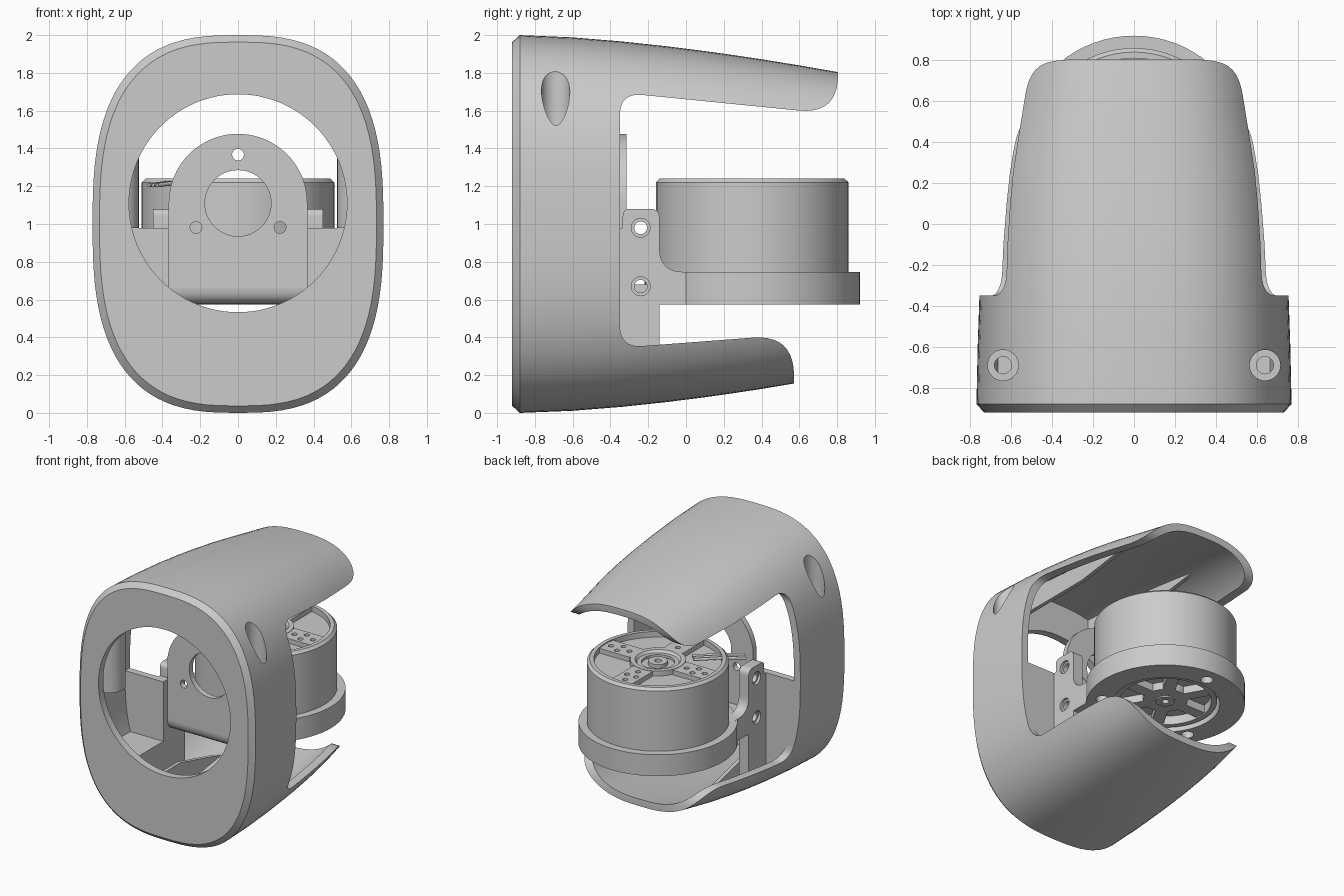
import bpy, bmesh, math
from mathutils import Vector, Matrix

default = bpy.data.objects.get("Cube")
if default:
    bpy.data.objects.remove(default, do_unlink=True)

parts = []


def add(name, bm):
    bmesh.ops.recalc_face_normals(bm, faces=bm.faces)
    me = bpy.data.meshes.new(name)
    bm.to_mesh(me)
    bm.free()
    ob = bpy.data.objects.new(name, me)
    bpy.context.collection.objects.link(ob)
    parts.append(ob)
    return ob


def skin(name, rings, closed=False):
    """Bridge equal-length rings; cap both ends, or join last to first."""
    bm = bmesh.new()
    rows = [[bm.verts.new(p) for p in ring] for ring in rings]
    n = len(rows[0])
    for a, b in zip(rows, rows[1:] + rows[:1] if closed else rows[1:]):
        for i in range(n):
            j = (i + 1) % n
            bm.faces.new((a[i], a[j], b[j], b[i]))
    if not closed:
        bm.faces.new(rows[0])
        bm.faces.new(rows[-1])
    return add(name, bm)


def prism(name, pts, axis, a, b):
    """Extrude a 2D outline along an axis; the other two axes keep their order."""
    def place(p, t):
        return {"x": (t, *p), "y": (p[0], t, p[1]), "z": (*p, t)}[axis]
    return skin(name, [[place(p, t) for p in pts] for t in (a, b)])


def rod(name, u, v, r, axis, a, b, n=32):
    pts = [(u + r * math.cos(math.tau * i / n), v + r * math.sin(math.tau * i / n))
           for i in range(n)]
    return prism(name, pts, axis, a, b)


def box(name, x, y, z):
    return prism(name, [(x[0], y[0]), (x[1], y[0]), (x[1], y[1]), (x[0], y[1])], "z", *z)


def lathe(name, profile, centre, n=72):
    """Revolve a closed (radius, height) loop around a vertical axis."""
    rings = []
    for i in range(n):
        c, s = math.cos(math.tau * i / n), math.sin(math.tau * i / n)
        rings.append([(centre[0] + r * c, centre[1] + r * s, z) for r, z in profile])
    return skin(name, rings, closed=True)


def rounded(corners, steps=10):
    """Outline from (u, v, fillet) corners."""
    out = []
    for i, (u, v, r) in enumerate(corners):
        p = Vector((u, v))
        if not r:
            out.append(p)
            continue
        a, b = Vector(corners[i - 1][:2]), Vector(corners[(i + 1) % len(corners)][:2])
        a, b = p + (a - p).normalized() * r, p + (b - p).normalized() * r
        for k in range(steps + 1):
            t = k / steps
            out.append(a * (1 - t) ** 2 + p * 2 * t * (1 - t) + b * t * t)
    return [tuple(p) for p in out]


def boolean(ob, tools, op="DIFFERENCE"):
    for tool in tools:
        mod = ob.modifiers.new("cut", "BOOLEAN")
        mod.operation, mod.solver, mod.object = op, "EXACT", tool
        bpy.context.view_layer.objects.active = ob
        bpy.ops.object.modifier_apply(modifier=mod.name)
        parts.remove(tool)
        bpy.data.objects.remove(tool, do_unlink=True)
    return ob


# Housing: rounded sections lofted front to back, tapering along gentle arcs
WIDTHS = [(-0.88, 0.77), (-0.6, 0.764), (-0.34, 0.755), (-0.1, 0.742), (0.1, 0.725),
          (0.25, 0.708), (0.4, 0.682), (0.6, 0.645), (0.8, 0.62), (1, 0.585)]


def section(y, w, inset=0, n=96):
    run = max(0, y + 0.88)
    hi, lo = 2 - 0.195 * (run / 1.68) ** 1.55, 0.155 * (run / 1.45) ** 1.6
    ring = []
    for i in range(n):
        c, s = math.cos(math.tau * i / n), math.sin(math.tau * i / n)
        e = 2 / 2.75
        ring.append((math.copysign(abs(c) ** e, c) * (w - inset), y,
                     (lo + hi) / 2 + math.copysign(abs(s) ** e, s) * ((hi - lo) / 2 - inset)))
    return ring


shell = skin("housing", [section(-0.92, 0.77, 0.037)] + [section(*s) for s in WIDTHS])
inner = [(-0.86, 0.77)] + WIDTHS[1:] + [(1.1, 0.56)]
cavity = skin("cavity", [section(*s, 0.055) for s in inner])

# Screw columns, ribs, shelves and rear flanges are left standing inside the cavity
keep = []
for s in (-1, 1):
    def span(a, b):
        return sorted((s * a, s * b))
    keep += [rod("column", s * 0.64, -0.69, 0.115, "z", 0.98, 2.1),
             prism("rib", [(-1, -0.1), (0.45, -0.1), (0.35, 0.15), (-0.3, 0.32), (-1, 0.32)],
                   "x", *span(0.29, 0.32)),
             prism("rib", [(-1, 2.1), (0.6, 2.1), (0.45, 1.82), (-0.2, 1.73), (-1, 1.73)],
                   "x", *span(0.29, 0.32)),
             box("flange", span(0.367, 0.9), (-0.41, -0.355), (-0.1, 0.98)),
             box("shelf", span(0.367, 0.9), (-1, -0.38), (0.46, 0.51)),
             box("shelf_wall", span(0.367, 0.4), (-1, -0.38), (-0.1, 0.49))]
boolean(cavity, keep)
boolean(shell, [cavity])

# Side silhouette with the open jaw, then the front opening and screw wells
jaw = rounded([(-1, -0.1, 0), (0.572, -0.1, 0), (0.572, 0.415, 0.22), (-0.35, 0.345, 0.12),
               (-0.35, 1.695, 0.12), (0.805, 1.58, 0.21), (0.805, 2.1, 0), (-1, 2.1, 0)])
boolean(shell, [prism("jaw", jaw, "x", -1, 1)], "INTERSECT")
wells = [rod("opening", 0, 1.11, 0.577, "y", -1, -0.83, 96)]
for s in (-1, 1):
    wells += [rod("well", s * 0.64, -0.69, 0.075, "z", 1.44, 2.1),
              rod("shank", s * 0.64, -0.69, 0.042, "z", 0.9, 1.5)]
boolean(shell, wells)

# Bracket face with arched top, bearing hole and three screw holes
arch = [(0.367 * math.cos(a), 1.11 + 0.367 * math.sin(a))
        for a in (math.pi * i / 40 for i in range(41))]
face = prism("bracket_face", arch + [(-0.367, 0.66), (0.367, 0.66)], "y", -0.36, -0.315)
boolean(face, [rod("hole", 0, 1.11, 0.175, "y", -0.5, -0.2, 48)] +
        [rod("hole", 0.257 * math.cos(a), 1.11 + 0.257 * math.sin(a), 0.031, "y", -0.5, -0.2)
         for a in (math.radians(90 + 120 * k) for k in range(3))])
foot = rounded([(-0.36, 0.68, 0), (-0.36, 0.575, 0.095), (-0.08, 0.575, 0), (-0.08, 0.68, 0)], 6)
prism("bracket_foot", foot, "x", -0.367, 0.367)

# Side cheeks with gussets
cheek = rounded([(-0.36, 0.2, 0), (-0.14, 0.2, 0), (-0.14, 0.575, 0), (0.05, 0.575, 0),
                 (0.05, 0.745, 0), (-0.14, 0.75, 0.12), (-0.14, 1.08, 0.05), (-0.335, 1.08, 0.04),
                 (-0.335, 0.98, 0), (-0.36, 0.98, 0)], 8)
for s, side in ((-1, "right"), (1, "left")):
    ob = prism(side + "_cheek", cheek, "x", *sorted((s * 0.365, s * 0.45)))
    holes = []
    for z in (0.98, 0.67):
        holes += [rod("hole", -0.24, z, 0.034, "x", -1, 1),
                  rod("sink", -0.24, z, 0.05, "x", *sorted((s * 0.43, s * 0.6)))]
    boolean(ob, holes)

# Motor base ring with mounting holes
CY = 0.35
ring = lathe("base_ring", [(0.39, 0.575), (0.57, 0.575), (0.57, 0.745), (0.39, 0.745)], (0, CY))
boolean(ring, [rod("hole", 0.46 * math.cos(a), CY + 0.46 * math.sin(a), 0.045, "z", 0.5, 0.65)
               for a in (math.radians(90 + 120 * k) for k in range(3))])

# Motor bell: rim, recessed top and recessed underside
lathe("motor_bell", [(0.06, 0.67), (0.33, 0.67), (0.33, 0.6), (0.37, 0.6), (0.37, 0.7), (0.51, 0.7),
                     (0.51, 1.22), (0.49, 1.24), (0.46, 1.24), (0.46, 1.195), (0.06, 1.195)], (0, CY))
lathe("motor_hub", [(0.12, 1.15), (0.2, 1.15), (0.2, 1.235), (0.165, 1.235), (0.15, 1.215), (0.12, 1.215)], (0, CY))
lathe("motor_shaft", [(0.025, 0.6), (0.07, 0.6), (0.07, 1.225), (0.025, 1.225)], (0, CY), 32)
lathe("lower_hub", [(0.09, 0.61), (0.16, 0.61), (0.16, 0.7), (0.09, 0.7)], (0, CY), 48)


def spoke(name, angle, r0, r1, half, z, holes=()):
    ob = box(name, (r0, r1), (-half, half), z)
    boolean(ob, [rod("hole", r, v, 0.02, "z", z[1] - 0.025, z[1] + 0.1, 16) for r, v in holes])
    ob.data.transform(Matrix.Translation((0, CY, 0)) @ Matrix.Rotation(angle, 4, "Z"))


for k in range(4):
    spoke("top_spoke", math.pi / 2 * k, 0.19, 0.465, 0.085, (1.18, 1.232),
          [(0.25, 0), (0.33, 0.04), (0.33, -0.04), (0.41, 0)])
for k in range(6):
    spoke("lower_spoke", math.pi / 3 * k, 0.06, 0.34, 0.045, (0.61, 0.68))

# Motor leads running out through the rim
for k in range(3):
    cu = bpy.data.curves.new("motor_lead", "CURVE")
    cu.dimensions, cu.bevel_depth, cu.bevel_resolution, cu.use_fill_caps = "3D", 0.011, 2, True
    sp = cu.splines.new("POLY")
    o = (k - 1) * 0.022
    path = [(-0.18, 0.17, 1.225), (-0.32, 0.03, 1.222), (-0.45, -0.1, 1.205)]
    sp.points.add(len(path) - 1)
    for p, (x, y, z) in zip(sp.points, path):
        p.co = (x + o, y - o, z, 1)
    ob = bpy.data.objects.new("motor_lead", cu)
    bpy.context.collection.objects.link(ob)

# Smooth curved surfaces, keep crisp edges
bpy.ops.object.select_all(action="DESELECT")
for ob in parts:
    ob.select_set(True)
bpy.context.view_layer.objects.active = shell
bpy.ops.object.shade_smooth_by_angle(angle=math.radians(32))
